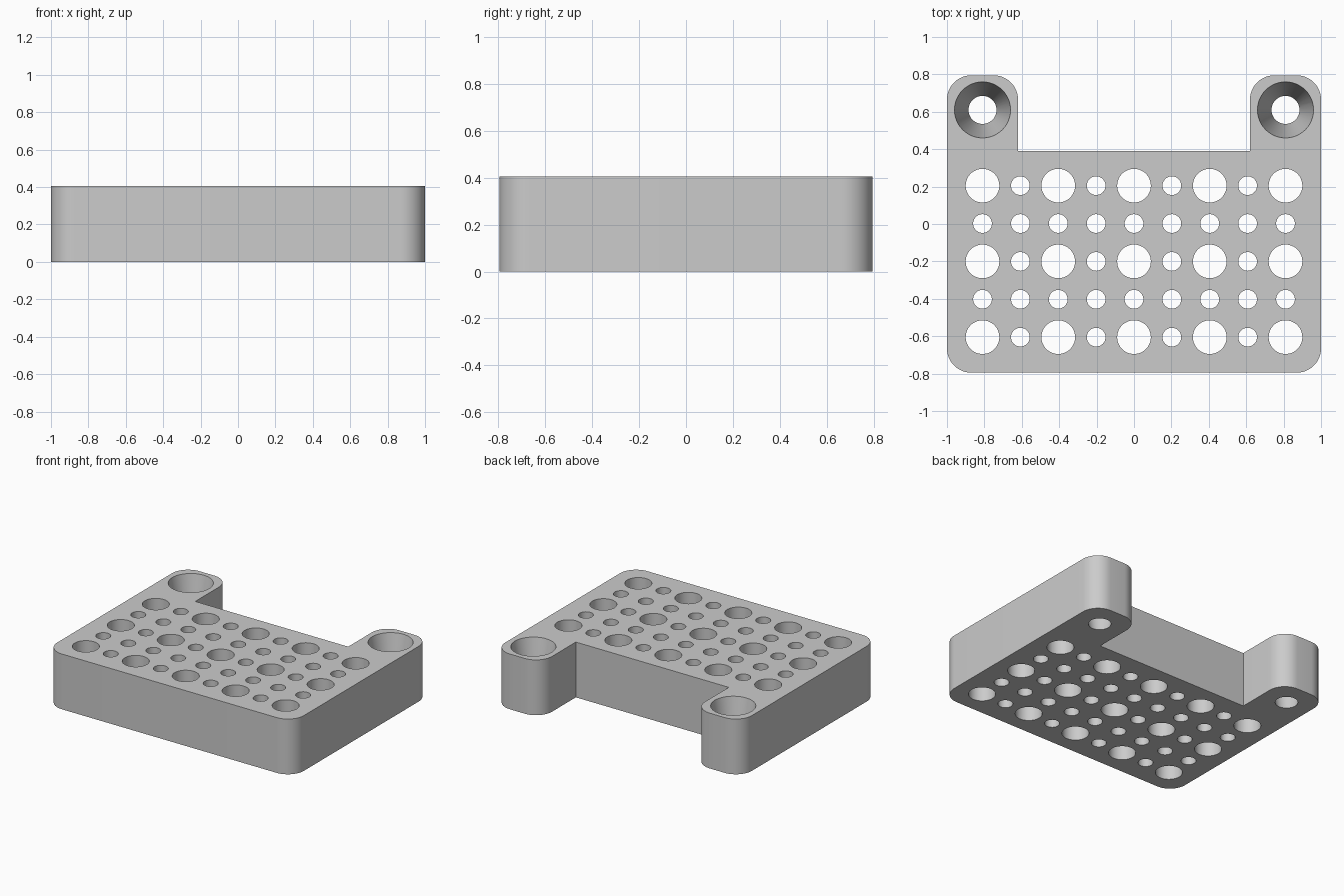
import bpy, bmesh
from math import cos, sin, pi, radians
from mathutils import Matrix

HEIGHT = 0.405
HALF_Y = 0.795
PITCH = 0.2025
CORNER = 0.13

old = bpy.data.objects.get("Cube")
if old:
    bpy.data.objects.remove(old, do_unlink=True)

grey = bpy.data.materials.new("plain grey")
grey.use_nodes = True
grey.diffuse_color = (0.6, 0.6, 0.6, 1)
grey.node_tree.nodes["Principled BSDF"].inputs["Base Color"].default_value = (0.6, 0.6, 0.6, 1)


def make_object(name, bm):
    bmesh.ops.recalc_face_normals(bm, faces=bm.faces)
    mesh = bpy.data.meshes.new(name)
    bm.to_mesh(mesh)
    bm.free()
    mesh.materials.append(grey)
    obj = bpy.data.objects.new(name, mesh)
    bpy.context.collection.objects.link(obj)
    return obj


def arc(cx, cy, start, steps=12):
    """Quarter circle, counter-clockwise from the start angle."""
    angles = [start + pi / 2 * i / steps for i in range(steps + 1)]
    return [(cx + CORNER * cos(a), cy + CORNER * sin(a)) for a in angles]


# Plate outline: right half counter-clockwise, then mirrored
edge_x, edge_y = 1 - CORNER, HALF_Y - CORNER
half = arc(edge_x, -edge_y, -pi / 2) + arc(edge_x, edge_y, 0)
half += arc(0.62 + CORNER, edge_y, pi / 2) + [(0.62, 0.39)]
outline = half + [(-x, y) for x, y in reversed(half)]

bm = bmesh.new()
base = bm.faces.new([bm.verts.new((x, y, 0)) for x, y in outline])
extruded = bmesh.ops.extrude_face_region(bm, geom=[base])
top = [v for v in extruded["geom"] if isinstance(v, bmesh.types.BMVert)]
bmesh.ops.translate(bm, verts=top, vec=(0, 0, HEIGHT))
plate = make_object("mounting_plate", bm)


# Cutters for the hole grid and the tapered screw holes
cut = bmesh.new()


def add_hole(x, y, bottom, upper):
    margin = 0.05
    slope = (upper - bottom) / HEIGHT * margin
    bmesh.ops.create_cone(
        cut, cap_ends=True, segments=48, radius1=bottom - slope,
        radius2=upper + slope, depth=HEIGHT + 2 * margin,
        matrix=Matrix.Translation((x, y, HEIGHT / 2)))


for col in range(-4, 5):
    for row in range(-2, 3):
        large = col % 2 == 0 and row % 2 == 0
        radius = 0.09 if large else 0.05
        add_hole(col * PITCH, row * PITCH - 0.2, radius, radius)
for side in (-1, 1):
    add_hole(side * 4 * PITCH, 0.61, 0.075, 0.15)

cutter = make_object("hole_cutter", cut)
cutter.hide_render = True

# Cut the holes and shade the curved walls smoothly
mod = plate.modifiers.new("holes", "BOOLEAN")
mod.operation = "DIFFERENCE"
mod.solver = "EXACT"
mod.object = cutter
bpy.ops.object.select_all(action="DESELECT")
plate.select_set(True)
bpy.context.view_layer.objects.active = plate
bpy.ops.object.modifier_apply(modifier=mod.name)
bpy.data.objects.remove(cutter, do_unlink=True)
bpy.ops.object.shade_smooth_by_angle(angle=radians(30))
